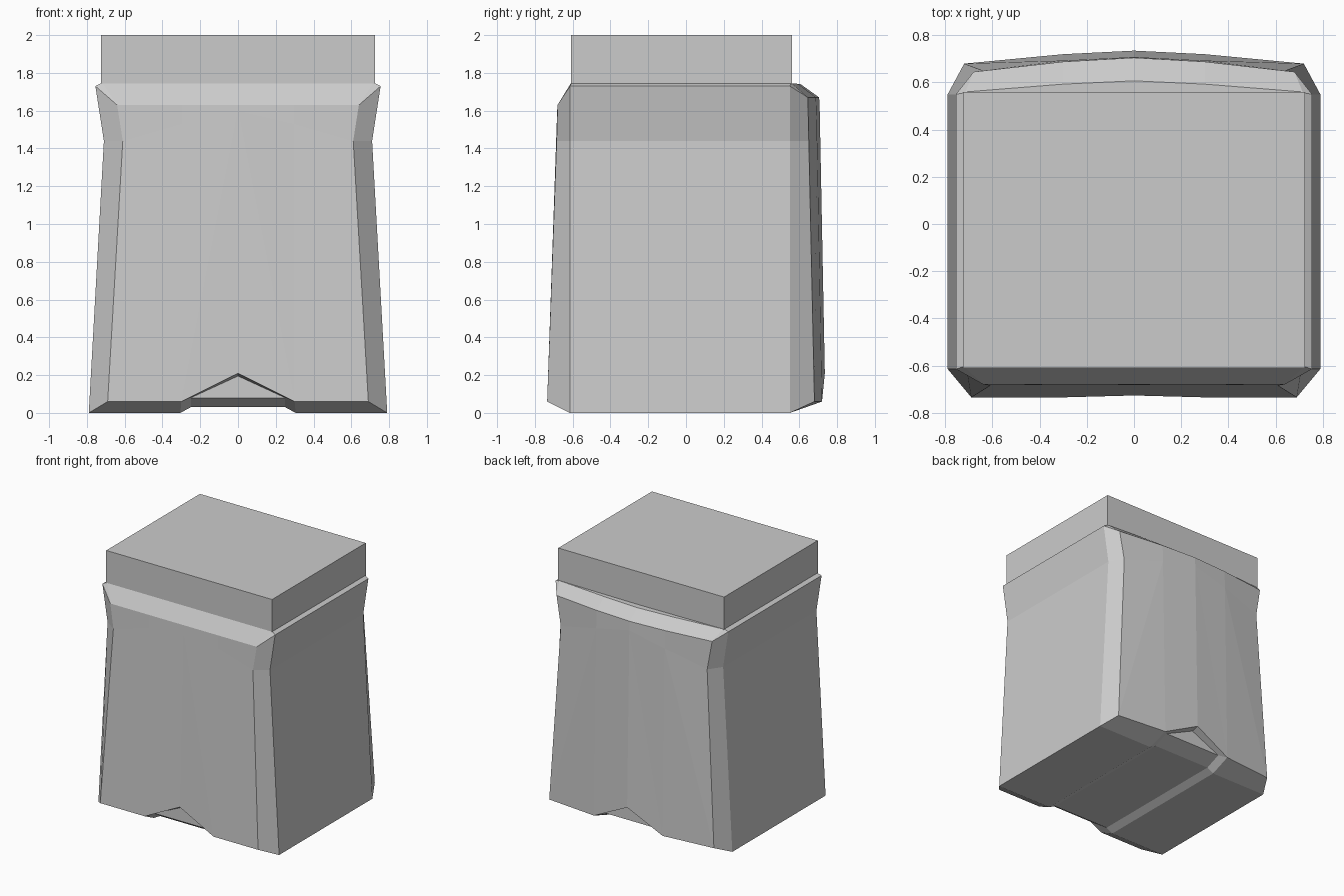
import bpy, bmesh

if "Cube" in bpy.data.objects:
    bpy.data.objects.remove(bpy.data.objects["Cube"])


def finish(name, bm, mirror=False):
    bmesh.ops.remove_doubles(bm, verts=bm.verts, dist=0.0005)
    bmesh.ops.recalc_face_normals(bm, faces=bm.faces)
    mesh = bpy.data.meshes.new(name)
    bm.to_mesh(mesh)
    bm.free()
    ob = bpy.data.objects.new(name, mesh)
    bpy.context.collection.objects.link(ob)
    if mirror:
        m = ob.modifiers.new("Mirror", 'MIRROR')
        m.use_clip = True
    return ob


# Tapered body, right half: each row runs front centre -> side -> back centre
rim = [(0, -.727, .21), (.3, -.735, .06), (.69, -.735, .06), (.79, -.615, 0),
       (.79, .55, 0), (.72, .68, .06), (.3, .72, .06), (0, .735, .21)]
waist = [(0, -.682, 1.6), (.3, -.683, 1.53), (.61, -.685, 1.44), (.71, -.615, 1.44),
         (.71, .55, 1.44), (.64, .65, 1.44), (.3, .693, 1.53), (0, .708, 1.6)]
shoulder = [(0, -.68, 1.63), (.3, -.68, 1.63), (.64, -.68, 1.63), (.755, -.615, 1.73),
            (.755, .55, 1.73), (.68, .645, 1.67), (.3, .688, 1.67), (0, .705, 1.67)]
neck = [(0, -.61, 1.745), (.3, -.61, 1.745), (.715, -.61, 1.745), (.725, -.605, 1.745),
        (.725, .555, 1.745), (.715, .56, 1.745), (.3, .593, 1.742), (0, .607, 1.74)]

bm = bmesh.new()


def face(*pts):
    bm.faces.new([bm.verts.new(p) for p in pts])


for lo, hi in zip((rim, waist, shoulder), (waist, shoulder, neck)):
    for i in range(7):
        # split the twisted panels from the rim corner
        if lo is rim and i in (0, 1, 5, 6):
            k, n = (i, i + 1) if i > 3 else (i + 1, i)
            face(lo[k], lo[n], hi[n])
            face(lo[k], hi[n], hi[k])
        else:
            face(lo[i], lo[i + 1], hi[i + 1], hi[i])
face(*neck)

# Underside with shallow centre groove and a peaked recess at each end
for edge, inset, (peak, mid, corner, side) in ((-.615, -.69, rim[:4]), (.55, .675, rim[:3:-1])):
    lip, foot = (.25, inset, .08), (.305, edge, 0)
    floor = (.25, edge, .03)
    top = (0, inset, .195)
    face(peak, mid, lip, top)
    face(top, lip, (0, inset, .08))
    face((0, inset, .08), lip, floor, (0, edge, .03))
    face(mid, foot, floor, lip)
    face(mid, corner, side, foot)
for (x0, z0), (x1, z1) in (((0, .03), (.25, .03)), ((.25, .03), (.305, 0)), ((.305, 0), (.79, 0))):
    face((x0, -.615, z0), (x1, -.615, z1), (x1, .55, z1), (x0, .55, z0))
finish("tapered_body", bm, mirror=True)

# Plain block on top
bm = bmesh.new()
bmesh.ops.create_cube(bm, size=1)
for v in bm.verts:
    v.co = (v.co.x * 1.45, v.co.y * 1.17 - .025, v.co.z * .26 + 1.87)
finish("top_block", bm)
